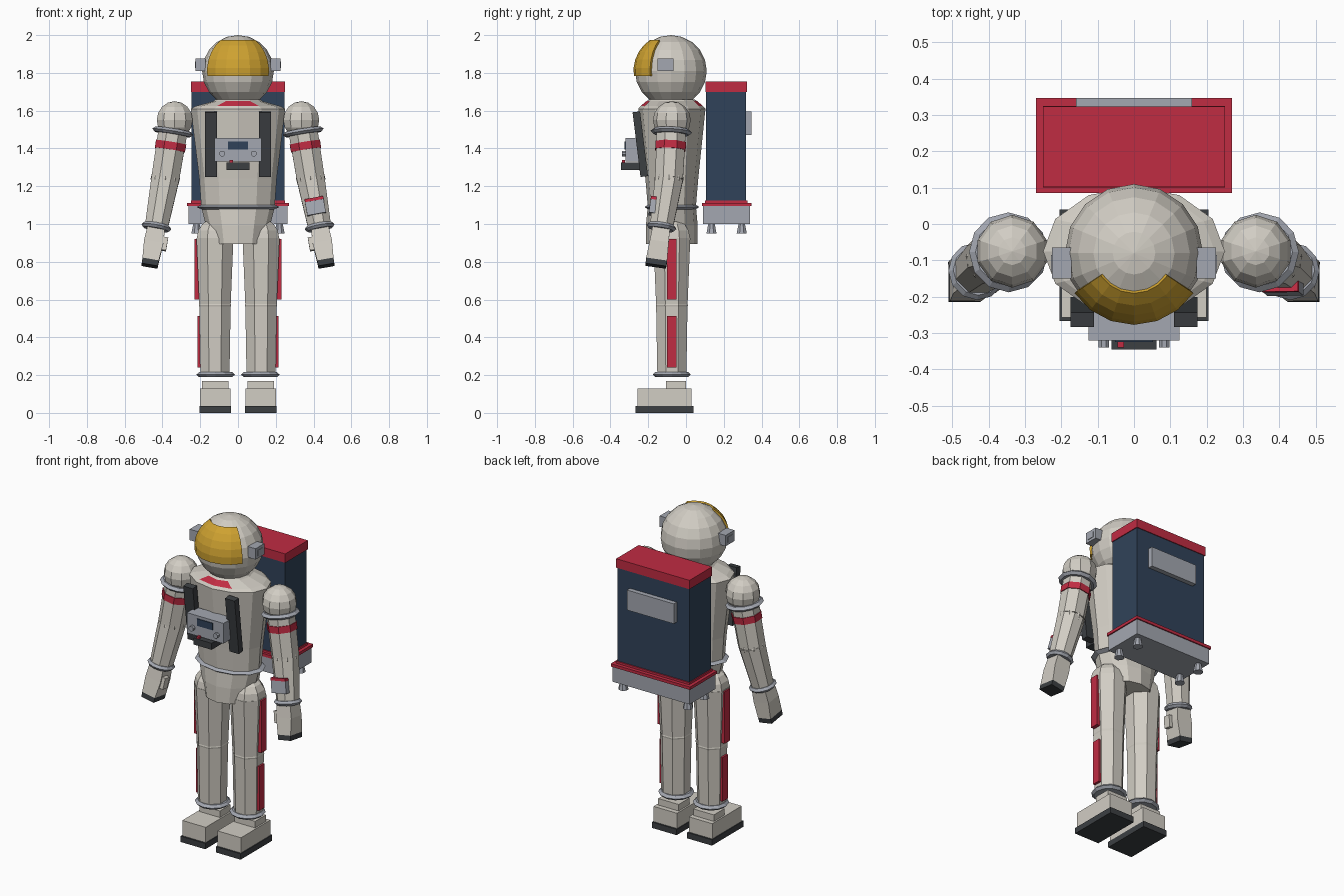
import bpy, bmesh
from math import sin, cos, pi, sqrt, radians
from mathutils import Vector, Matrix

cube = bpy.data.objects.get("Cube")
if cube:
    bpy.data.objects.remove(cube, do_unlink=True)


def material(name, rgb):
    m = bpy.data.materials.new(name)
    m.use_nodes = True
    m.diffuse_color = (*rgb, 1)
    m.node_tree.nodes["Principled BSDF"].inputs["Base Color"].default_value = (*rgb, 1)
    return m


WHITE = material("suit_white", (0.64, 0.61, 0.55))
RED = material("trim_red", (0.53, 0.025, 0.055))
GOLD = material("visor_gold", (0.62, 0.36, 0.03))
NAVY = material("pack_navy", (0.03, 0.055, 0.1))
GREY = material("hardware_grey", (0.37, 0.39, 0.44))
DARK = material("rubber_dark", (0.045, 0.05, 0.055))
CY = -0.075  # depth of the body axis


def finish(name, bm, *mats):
    bmesh.ops.recalc_face_normals(bm, faces=bm.faces)
    me = bpy.data.meshes.new(name)
    bm.to_mesh(me)
    bm.free()
    for m in mats:
        me.materials.append(m)
    ob = bpy.data.objects.new(name, me)
    bpy.context.collection.objects.link(ob)
    return ob


def turn(low, high):
    """Rotation taking z onto the axis of a limb."""
    axis = Vector(high) - Vector(low)
    return Vector((0, 0, 1)).rotation_difference(axis).to_matrix().to_4x4()


def box(name, x, y, z, mat, rot=None):
    """Box from ranges, optionally turned about its own centre."""
    lo, hi = Vector((x[0], y[0], z[0])), Vector((x[1], y[1], z[1]))
    bm = bmesh.new()
    m = Matrix.Translation((lo + hi) / 2) @ (rot or Matrix()) @ Matrix.Diagonal((*(hi - lo), 1))
    bmesh.ops.create_cube(bm, size=1, matrix=m)
    return finish(name, bm, mat)


def loft(name, low, high, profile, n, mats, offset=0.5, rule=None):
    """Stack of n-sided rings (fraction, x radius, y radius) along an axis."""
    low, high = Vector(low), Vector(high)
    rot = turn(low, high)
    bm = bmesh.new()
    rings = []
    for t, rx, ry in profile:
        angles = [2 * pi * (i + offset) / n for i in range(n)]
        rings.append([bm.verts.new(low.lerp(high, t) + rot @ Vector((rx * cos(a), ry * sin(a), 0)))
                      for a in angles])
    for a, b in zip(rings, rings[1:]):
        for i in range(n):
            j = (i + 1) % n
            bm.faces.new((a[i], a[j], b[j], b[i]))
    bm.faces.new(rings[0][::-1])
    bm.faces.new(rings[-1])
    if rule:
        for f in bm.faces:
            f.material_index = rule(f.calc_center_median())
    return finish(name, bm, *mats)


def tube(name, low, high, r0, r1, mat, n=8):
    return loft(name, low, high, [(0, r0, r0), (1, r1, r1)], n, [mat])


def cuff(name, centre, axis, rx, ry, n=12):
    """Pointed-edge joint ring."""
    c, d = Vector(centre), Vector(axis).normalized() * 0.014
    prof = [(0, rx * 0.86, ry * 0.86), (0.5, rx, ry), (1, rx * 0.86, ry * 0.86)]
    return loft(name, c - d, c + d, prof, n, [GREY], 0)


def ball(name, centre, r, mat, u=10, v=6, rot=None):
    bm = bmesh.new()
    bmesh.ops.create_uvsphere(bm, u_segments=u, v_segments=v, radius=r,
                              matrix=Matrix.Translation(centre) @ (rot or Matrix()))
    return finish(name, bm, mat)


# Helmet with a curved visor patch and side boxes
HEAD = Vector((0, -0.08, 1.81))
ball("helmet", HEAD, 0.19, WHITE, 16, 10)
bm = bmesh.new()
grid = []
for row in range(6):
    lat = radians(-8 + 64 * row / 5)
    grid.append([])
    for col in range(7):
        lon = radians(-56 + 112 * col / 6)
        d = Vector((sin(lon) * cos(lat), -cos(lon) * cos(lat), sin(lat)))
        grid[-1].append(bm.verts.new(HEAD + d * 0.198))
for a, b in zip(grid, grid[1:]):
    for i in range(6):
        bm.faces.new((a[i], a[i + 1], b[i + 1], b[i]))
visor = finish("visor", bm, GOLD)
shell = visor.modifiers.new("thickness", "SOLIDIFY")
shell.thickness = 0.014

# Torso with red collar facets at front and back
loft("torso", (0, CY, 1.1), (0, CY, 1.66),
     [(0, 0.195, 0.128), (0.25, 0.205, 0.14), (0.91, 0.25, 0.178), (0.937, 0.222, 0.165),
      (0.982, 0.13, 0.135), (1, 0.12, 0.12)], 12, [WHITE, RED], 0,
     lambda c: int(1.62 < c.z < 1.65 and abs(c.x) < 0.07))
cuff("waist_ring", (0, CY, 1.09), (0, 0, 1), 0.22, 0.145)
loft("pelvis", (0, CY, 0.895), (0, CY, 1.09), [(0, 0.15, 0.137), (0.5, 0.17, 0.137), (1, 0.195, 0.128)],
     12, [WHITE], 0)

# Chest control unit
box("chest_unit", (-0.125, 0.125), (-0.32, -0.23), (1.33, 1.455), GREY)
box("chest_screen", (-0.052, 0.052), (-0.325, -0.318), (1.395, 1.438), NAVY)
box("chest_connector", (-0.062, 0.062), (-0.345, -0.22), (1.285, 1.325), DARK)
box("chest_button", (-0.045, -0.027), (-0.34, -0.322), (1.32, 1.338), RED)

# Life support pack
box("pack_body", (-0.245, 0.245), (0.107, 0.318), (1.11, 1.71), NAVY)
box("pack_cap", (-0.25, 0.25), (0.103, 0.323), (1.7, 1.755), RED)
box("pack_lower_trim", (-0.25, 0.25), (0.1, 0.325), (1.11, 1.125), RED)
box("pack_base_trim", (-0.27, 0.27), (0.085, 0.347), (1.094, 1.112), RED)
box("pack_base", (-0.263, 0.263), (0.09, 0.34), (1.0, 1.095), GREY)
box("pack_rear_panel", (-0.16, 0.16), (0.315, 0.347), (1.472, 1.595), GREY)

for s, side in ((1, "left"), (-1, "right")):
    def P(x, y, z):
        return Vector((s * x, y, z))

    def span(a, b):
        return sorted((s * a, s * b))

    # Helmet boxes, straps, chest knobs, thrusters
    box(f"{side}_helmet_box", span(0.172, 0.225), (-0.15, -0.065), (1.81, 1.877), GREY)
    box(f"{side}_helmet_lamp", span(0.222, 0.228), (-0.13, -0.085), (1.826, 1.86), GREY)
    box(f"{side}_strap", span(0.11, 0.175), (-0.262, -0.222), (1.25, 1.595), DARK,
        Matrix.Rotation(radians(7), 4, 'X'))
    tube(f"{side}_chest_knob", P(0.083, -0.34, 1.373), P(0.083, -0.315, 1.373), 0.016, 0.016, GREY)
    for place, y in (("front", 0.135), ("rear", 0.295)):
        tube(f"{side}_{place}_thruster", P(0.22, y, 0.95), P(0.22, y, 1.002), 0.029, 0.018, GREY)

    # Arm
    shoulder, elbow, wrist = P(0.335, CY, 1.55), P(0.385, -0.09, 1.24), P(0.432, -0.13, 0.985)
    upper, fore = shoulder - elbow, elbow - wrist
    ball(f"{side}_shoulder", shoulder, 0.1, WHITE, 10, 8)
    tube(f"{side}_upper_arm", elbow, shoulder, 0.08, 0.084, WHITE)
    cuff(f"{side}_shoulder_ring", shoulder.lerp(elbow, 0.2), upper, 0.11, 0.11)
    tube(f"{side}_arm_band", shoulder.lerp(elbow, 0.51), shoulder.lerp(elbow, 0.38), 0.087, 0.088, RED)
    ball(f"{side}_elbow", elbow, 0.078, WHITE, 8, 6)
    tube(f"{side}_forearm", wrist, elbow, 0.066, 0.08, WHITE)
    cuff(f"{side}_wrist_ring", wrist, fore, 0.08, 0.08)

    # Glove with dark fingertips and a thumb
    tip = P(0.468, -0.16, 0.778)
    q = sqrt(2)
    loft(f"{side}_glove", tip, wrist,
         [(0, 0.043 * q, 0.055 * q), (0.14, 0.044 * q, 0.056 * q), (0.6, 0.052 * q, 0.05 * q),
          (1, 0.046 * q, 0.046 * q)], 4, [WHITE, DARK], 0.5, lambda c: int(c.z < 0.802))
    box(f"{side}_thumb", span(0.375, 0.415), (-0.185, -0.14), (0.86, 0.93), WHITE, turn(tip, wrist))

    # Leg
    x = 0.122
    hip, knee, ankle = P(x, CY, 0.925), P(x, CY, 0.57), P(x, CY, 0.19)
    ball(f"{side}_hip", hip, 0.104, WHITE, 8, 8, Matrix.Rotation(pi / 8, 4, 'Z'))
    tube(f"{side}_thigh", knee, hip, 0.09, 0.106, WHITE)
    ball(f"{side}_knee", knee, 0.092, WHITE, 8, 6, Matrix.Rotation(pi / 8, 4, 'Z'))
    tube(f"{side}_shin", ankle, knee, 0.083, 0.09, WHITE)
    cuff(f"{side}_ankle_ring", P(x - 0.004, CY, 0.203), (0, 0, 1), 0.102, 0.1)
    box(f"{side}_thigh_stripe", span(0.2, 0.229), (-0.1, -0.05), (0.6, 0.92), RED)
    box(f"{side}_shin_stripe", span(0.19, 0.215), (-0.1, -0.05), (0.24, 0.512), RED)

    # Boot
    box(f"{side}_boot_sole", span(0.036, 0.205), (-0.267, 0.04), (0, 0.036), DARK)
    box(f"{side}_boot", span(0.04, 0.2), (-0.257, 0.03), (0.036, 0.13), WHITE)
    box(f"{side}_boot_collar", span(0.05, 0.19), (-0.105, 0.0), (0.13, 0.17), WHITE)

    # Forearm control panel on the left arm only
    if s > 0:
        r = turn(wrist, elbow)
        box("forearm_panel", (0.36, 0.46), (-0.192, -0.15), (1.05, 1.125), GREY, r)
        box("forearm_panel_trim", (0.353, 0.453), (-0.187, -0.145), (1.121, 1.137), RED, r)
